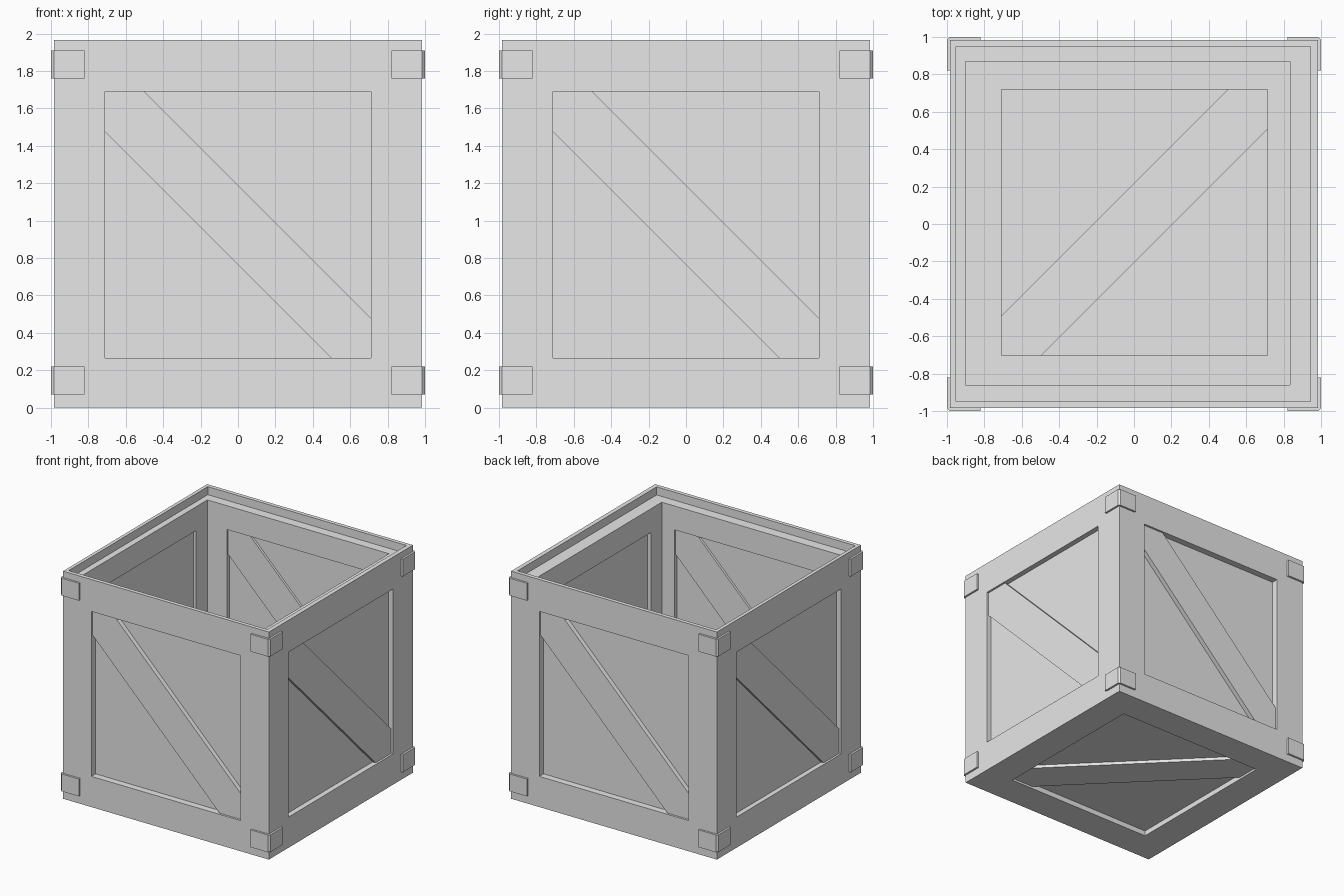
import bpy, bmesh
from math import pi
from mathutils import Matrix, Vector

cube = bpy.data.objects.get("Cube")
if cube:
    bpy.data.objects.remove(cube, do_unlink=True)

grey = bpy.data.materials.new("plain_grey")
grey.use_nodes = True
GREY = (0.8, 0.8, 0.8, 1.0)
grey.diffuse_color = GREY
grey.node_tree.nodes["Principled BSDF"].inputs["Base Color"].default_value = GREY

HALF, HEIGHT = 0.983, 1.965
WIN = 0.712


def prism(name, outline, low, high, matrix=Matrix()):
    """Extrude a flat outline from low to high, then place it by a matrix."""
    bm = bmesh.new()
    base = bm.faces.new([bm.verts.new((u, v, low)) for u, v in outline])
    top = bmesh.ops.extrude_face_region(bm, geom=[base])["geom"]
    verts = [g for g in top if isinstance(g, bmesh.types.BMVert)]
    bmesh.ops.translate(bm, verts=verts, vec=(0, 0, high - low))
    bm.transform(matrix)
    bmesh.ops.recalc_face_normals(bm, faces=bm.faces)
    mesh = bpy.data.meshes.new(name)
    bm.to_mesh(mesh)
    bm.free()
    mesh.materials.append(grey)
    obj = bpy.data.objects.new(name, mesh)
    bpy.context.scene.collection.objects.link(obj)
    return obj


def rect(x0, x1, y0, y1):
    return [(x0, y0), (x1, y0), (x1, y1), (x0, y1)]


def side_matrix(u, v, centre):
    """Local x and y run along a side, local z points outward."""
    u, v = Vector(u), Vector(v)
    m = Matrix((u, v, u.cross(v))).transposed().to_4x4()
    return Matrix.Translation(centre) @ m


# Sides: name, placement, wall thickness, outer and inner recess depth
middle = (0, 0, 0.977)
front = side_matrix((1, 0, 0), (0, 0, 1), (0, 0, 0))
sides = []
for i, (name, thick, outer, inner) in enumerate([
        ("front", 0.121, 0.058, 0.03), ("left", 0.148, 0.046, 0.03),
        ("back", 0.115, 0.058, 0.03), ("right", 0.083, 0.042, 0.026)]):
    place = Matrix.Translation(middle) @ Matrix.Rotation(i * pi / 2, 4, "Z") @ front
    sides.append((name, place @ Matrix.Translation((0, 0, HALF)), thick, outer, inner))
FLOOR = 0.12
sides.append(("floor", side_matrix((0, 1, 0), (1, 0, 0), (0.003, 0.008, 0)),
              FLOOR, 0.045, 0.03))

# Crate shell, hollowed, with a stepped rim
shell = prism("crate_shell", rect(-HALF, HALF, -HALF, HALF), 0, HEIGHT)
cutters = [
    prism("cavity_cutter", rect(-0.9, 0.835, -0.862, 0.868), FLOOR, HEIGHT + 0.1),
    prism("rim_cutter", rect(-0.953, 0.945, -0.949, 0.949), HEIGHT - 0.07, HEIGHT + 0.2),
]

# Recessed windows on both faces of every side
window = rect(-WIN, WIN, -WIN, WIN)
for name, place, thick, outer, inner in sides:
    cutters.append(prism(name + "_outer_cutter", window, -outer, 0.05, place))
    cutters.append(prism(name + "_inner_cutter", window,
                         -thick - 0.04, -thick + inner, place))

for cutter in cutters:
    mod = shell.modifiers.new(cutter.name, "BOOLEAN")
    mod.operation, mod.solver, mod.object = "DIFFERENCE", "EXACT", cutter
depsgraph = bpy.context.evaluated_depsgraph_get()
carved = bpy.data.meshes.new_from_object(shell.evaluated_get(depsgraph))
shell.modifiers.clear()
shell.data = carved
for cutter in cutters:
    bpy.data.objects.remove(cutter, do_unlink=True)

# Diagonal braces, inside and out, fitted to the window corners
E = WIN + 0.002
C = E - 0.213
brace = [(-E, E), (-E, C), (C, -E), (E, -E), (E, -C), (-C, E)]
mirrored = [(-u, v) for u, v in brace]
for name, place, thick, outer, inner in sides:
    prism(name + "_outer_brace", brace, -outer - 0.004, -0.018, place)
    prism(name + "_inner_brace", mirrored, -thick + 0.01, -thick + inner + 0.004, place)

# Corner brackets near the top and bottom
bracket = [(1, 0.82), (1, 0.985), (0.985, 1), (0.82, 1),
           (0.82, 0.97), (0.97, 0.97), (0.97, 0.82)]
for level, z in (("lower", 0.07), ("upper", 1.76)):
    for i, corner in enumerate(("back_left", "back_right", "front_right", "front_left")):
        prism(f"{level}_{corner}_bracket", bracket, z, z + 0.15,
              Matrix.Rotation(i * pi / 2, 4, "Z"))
